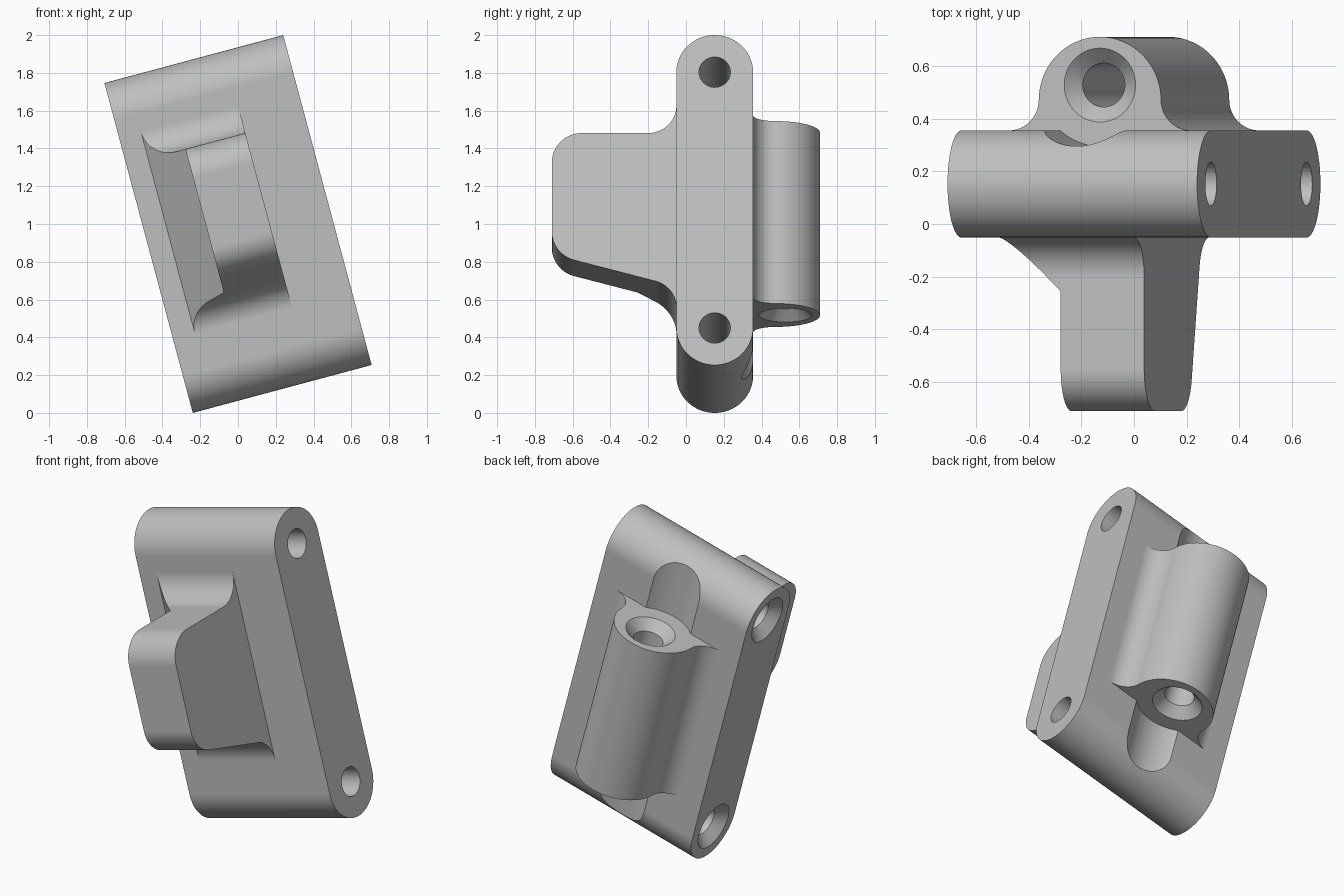
import bpy, bmesh, math
from mathutils import Vector, Matrix

if "Cube" in bpy.data.objects:
    bpy.data.objects.remove(bpy.data.objects["Cube"])

HALF_W, HALF_H, R = 0.49, 0.904, 0.203      # block half width, half height, end radius
MID = 0.152                                 # block centre in depth
FRONT, BACK = MID - R, MID + R
BORE, SINK = 0.083, 0.14                    # screw hole and countersink radii
BORE_Y = 0.527                              # axis of the rear barrel hole

grey = bpy.data.materials.new("light_grey")
grey.use_nodes = True
grey.diffuse_color = (0.52, 0.52, 0.52, 1)
grey.node_tree.nodes["Principled BSDF"].inputs["Base Color"].default_value = grey.diffuse_color


def rounded(corners, steps=20):
    """Outline whose corners (a, b, radius) are replaced by tangent arcs."""
    out = []
    for i, (a, b, r) in enumerate(corners):
        p = Vector((a, b))
        if r == 0:
            pts = [p]
        else:
            d1 = (Vector(corners[i - 1][:2]) - p).normalized()
            d2 = (Vector(corners[(i + 1) % len(corners)][:2]) - p).normalized()
            half = d1.angle(d2) / 2
            centre = p + (d1 + d2).normalized() * (r / math.sin(half))
            start = p + d1 * (r / math.tan(half)) - centre
            end = p + d2 * (r / math.tan(half)) - centre
            sweep = math.pi - 2 * half
            pts = [centre + (start * math.sin(sweep * (1 - k / steps))
                             + end * math.sin(sweep * k / steps)) / math.sin(sweep)
                   for k in range(steps + 1)]
        for q in pts:
            if not out or (q - out[-1]).length > 1e-4:
                out.append(q)
    if (out[0] - out[-1]).length < 1e-4:
        out.pop()
    return out


def solid(name, rings):
    """Closed solid through a stack of equal rings of points."""
    bm = bmesh.new()
    loops = [[bm.verts.new(p) for p in ring] for ring in rings]
    n = len(loops[0])
    for lo, hi in zip(loops, loops[1:]):
        for i in range(n):
            bm.faces.new((lo[i], lo[(i + 1) % n], hi[(i + 1) % n], hi[i]))
    bm.faces.new(loops[0])
    bm.faces.new(loops[-1])
    bmesh.ops.recalc_face_normals(bm, faces=bm.faces)
    mesh = bpy.data.meshes.new(name)
    bm.to_mesh(mesh)
    bm.free()
    mesh.materials.append(grey)
    obj = bpy.data.objects.new(name, mesh)
    bpy.context.collection.objects.link(obj)
    return obj


def place(axis, t, a, b):
    return (t, a, b) if axis == "x" else (a, b, t)


def extrude(name, outline, axis, t0, t1):
    return solid(name, [[place(axis, t, a, b) for a, b in outline] for t in (t0, t1)])


def lathe(name, axis, ca, cb, stations, n=64):
    turn = [2 * math.pi * (i + 0.5) / n for i in range(n)]
    return solid(name, [[place(axis, t, ca + r * math.cos(w), cb + r * math.sin(w))
                         for w in turn] for t, r in stations])


def combine(target, tool, operation):
    mod = target.modifiers.new(operation.lower(), "BOOLEAN")
    mod.operation, mod.object, mod.solver = operation, tool, "EXACT"
    bpy.context.view_layer.objects.active = target
    bpy.ops.object.modifier_apply(modifier=mod.name)
    bpy.data.objects.remove(tool)


# Main block: a slab with fully rounded top and bottom
body = extrude("bracket_body", rounded([
    (FRONT, -HALF_H, R), (BACK, -HALF_H, R), (BACK, HALF_H, R), (FRONT, HALF_H, R)]),
    "x", -HALF_W, HALF_W)

# Shallow clearance grooves above and below the rear barrel
BARREL = 0.5
for s in (-1, 1):
    combine(body, lathe("groove_cutter", "z", 0, BORE_Y,
                        [(s * BARREL, 0.232), (s * 1.1, 0.232)], 96), "DIFFERENCE")

# Rear barrel, blended into the back
rb, fb = 0.24, 0.117
foot = rb + fb
barrel = extrude("barrel", rounded([
    (-foot, 0.25, 0), (-foot, BACK, 0), (-rb, BACK, fb), (-rb, 0.71, rb),
    (rb, 0.71, rb), (rb, BACK, fb), (foot, BACK, 0), (foot, 0.25, 0)]),
    "z", -BARREL, BARREL)
combine(body, barrel, "UNION")

# Front arm: side profile intersected with a plan that flares on one side
slope = math.tan(math.radians(15))
root_z, tip = -0.386, -0.71
arm = extrude("arm", rounded([
    (0.02, 0.605, 0), (FRONT, 0.605, 0), (FRONT, 0.455, 0.15), (tip, 0.455, 0.16),
    (tip, root_z + slope * (FRONT - tip), 0.16), (FRONT, root_z, 0.15),
    (FRONT, -0.505, 0), (0.02, -0.505, 0)]), "x", -0.6, 0.6)
plan = extrude("arm_plan", rounded([
    (0.162, 0.1, 0), (0.162, -0.9, 0), (-0.166, -0.9, 0), (-0.166, FRONT - 0.204, 0),
    (-0.37, FRONT, 0), (-0.37, 0.1, 0)]), "z", -0.8, 0.8)
combine(arm, plan, "INTERSECT")
combine(body, arm, "UNION")

# Cross holes, countersunk on the right side only
depth = SINK - BORE
for s in (-1, 1):
    hole = lathe("cross_hole_cutter", "x", MID, s * (HALF_H - R), [
        (-HALF_W - 0.02, SINK + 0.02), (-HALF_W + depth, BORE), (HALF_W + 0.1, BORE)])
    combine(body, hole, "DIFFERENCE")

# Barrel hole, countersunk at both ends
bore = lathe("barrel_hole_cutter", "z", 0, BORE_Y, [
    (-BARREL - 0.02, SINK + 0.02), (-BARREL + depth, BORE),
    (BARREL - depth, BORE), (BARREL + 0.02, SINK + 0.02)])
combine(body, bore, "DIFFERENCE")

# Lean the whole part sideways and stand it on the ground
body.data.transform(Matrix.Translation((0, 0, 1)) @ Matrix.Rotation(math.radians(-15), 4, "Y"))
bpy.ops.object.select_all(action="DESELECT")
body.select_set(True)
bpy.context.view_layer.objects.active = body
bpy.ops.object.shade_smooth_by_angle(angle=math.radians(25))
weighted = body.modifiers.new("weighted_normals", "WEIGHTED_NORMAL")
weighted.keep_sharp = True
